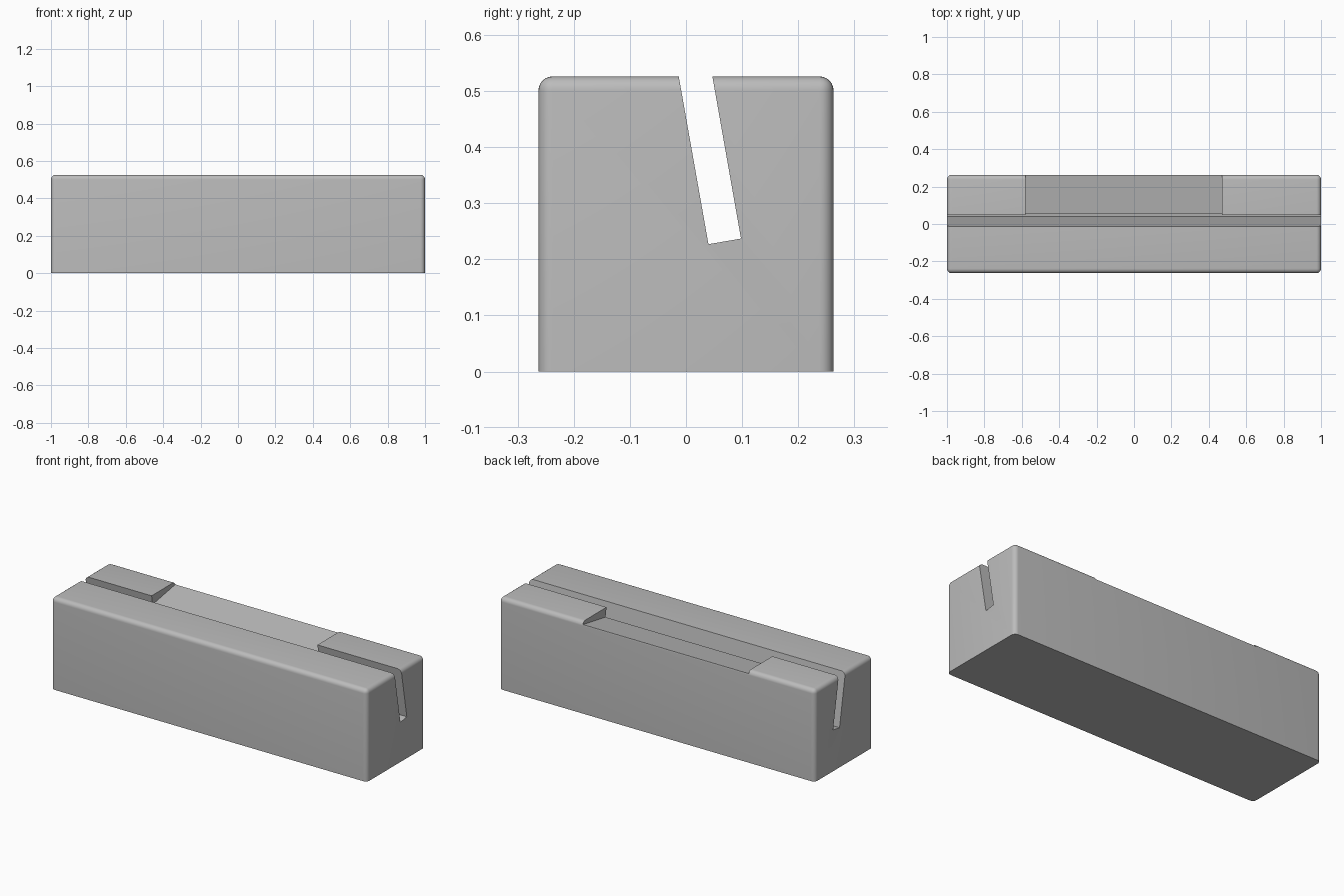
import bpy, bmesh
from math import radians, tan

cube = bpy.data.objects.get("Cube")
if cube:
    bpy.data.objects.remove(cube, do_unlink=True)

LENGTH, DEPTH, HEIGHT, ROUND = 2.0, 0.526, 0.526, 0.025
TILT = tan(radians(10))

grey = bpy.data.materials.new("light grey")
grey.use_nodes = True
colour = (0.5, 0.5, 0.5, 1)
grey.diffuse_color = colour
grey.node_tree.nodes["Principled BSDF"].inputs["Base Color"].default_value = colour


def prism(name, profile, x0, x1):
    """Extrude a (y, z) profile along x."""
    bm = bmesh.new()
    face = bm.faces.new([bm.verts.new((x0, y, z)) for y, z in profile])
    ext = bmesh.ops.extrude_face_region(bm, geom=[face])
    moved = [v for v in ext["geom"] if isinstance(v, bmesh.types.BMVert)]
    bmesh.ops.translate(bm, verts=moved, vec=(x1 - x0, 0, 0))
    bmesh.ops.recalc_face_normals(bm, faces=bm.faces)
    mesh = bpy.data.meshes.new(name)
    bm.to_mesh(mesh)
    bm.free()
    obj = bpy.data.objects.new(name, mesh)
    bpy.context.collection.objects.link(obj)
    mesh.materials.append(grey)
    return obj


# Block, rounded on the upright and top edges, sharp underneath
d = DEPTH / 2
block = prism("block", [(-d, 0), (d, 0), (d, HEIGHT), (-d, HEIGHT)],
              -LENGTH / 2, LENGTH / 2)
bm = bmesh.new()
bm.from_mesh(block.data)
edges = [e for e in bm.edges if max(v.co.z for v in e.verts) > 0.1]
bmesh.ops.bevel(bm, geom=edges, offset=ROUND, offset_type='OFFSET',
                segments=6, profile=0.5, affect='EDGES')
bm.to_mesh(block.data)
bm.free()

# Leaning slot along the whole length, carried above the top
up = 0.1
slot = prism("slot_cutter", [(0.04, 0.227), (0.098, 0.237),
                             (0.047 - up * TILT, HEIGHT + up),
                             (-0.013 - up * TILT, HEIGHT + up)], -1.1, 1.1)

# Shallow recess behind the slot, its floor square to the slot wall
y_in, y_out, z_in = 0.03, 0.3, 0.468
recess = prism("recess_cutter", [(y_in, z_in),
                                 (y_out, z_in + (y_out - y_in) * TILT),
                                 (y_out, 0.7), (y_in, 0.7)], -0.58, 0.47)

bpy.context.view_layer.objects.active = block
for cutter in (slot, recess):
    mod = block.modifiers.new(cutter.name, 'BOOLEAN')
    mod.operation = 'DIFFERENCE'
    mod.solver = 'EXACT'
    mod.object = cutter
    bpy.ops.object.modifier_apply(modifier=mod.name)
    bpy.data.objects.remove(cutter, do_unlink=True)

bpy.ops.object.select_all(action='DESELECT')
block.select_set(True)
bpy.ops.object.shade_smooth_by_angle(angle=radians(30))
